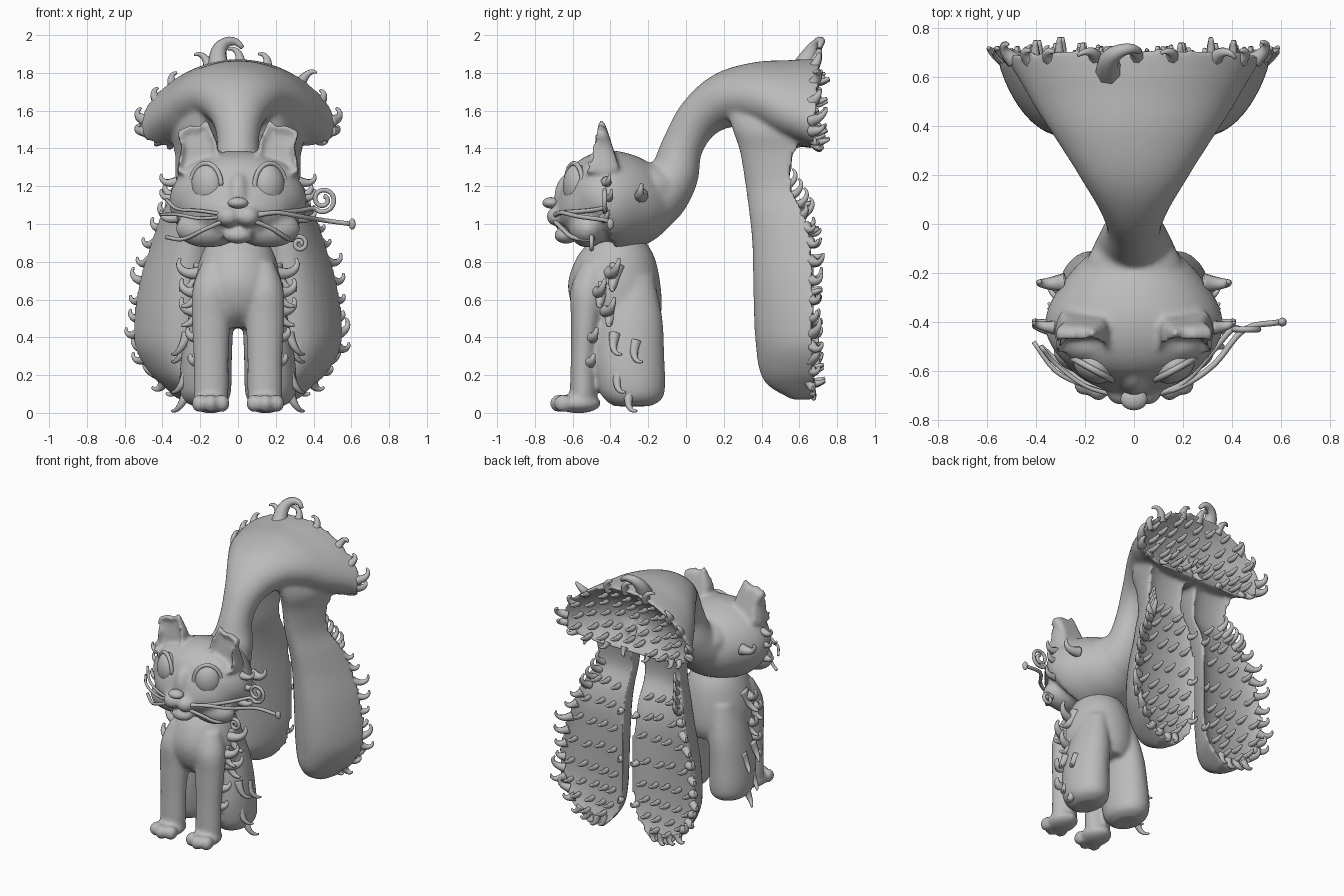
import bpy, bmesh, math, random
from mathutils import Vector, Matrix

random.seed(4)
if "Cube" in bpy.data.objects:
    bpy.data.objects.remove(bpy.data.objects["Cube"])

grey = bpy.data.materials.new("soft grey")
grey.use_nodes = True
grey.diffuse_color = (0.5, 0.5, 0.5, 1)
grey.node_tree.nodes["Principled BSDF"].inputs["Base Color"].default_value = (0.5, 0.5, 0.5, 1)
X, Y, Z = Vector((1, 0, 0)), Vector((0, 1, 0)), Vector((0, 0, 1))
SIDES = (-1, 1)


def finish(bm, name, voxel=0):
    """Turn a bmesh into a smooth object, fused into one skin if voxel is set."""
    bmesh.ops.recalc_face_normals(bm, faces=bm.faces)
    for f in bm.faces:
        f.smooth = True
    mesh = bpy.data.meshes.new(name)
    bm.to_mesh(mesh)
    bm.free()
    ob = bpy.data.objects.new(name, mesh)
    bpy.context.collection.objects.link(ob)
    mesh.materials.append(grey)
    if voxel:
        rm = ob.modifiers.new("fuse", 'REMESH')
        rm.mode, rm.voxel_size, rm.use_smooth_shade = 'VOXEL', voxel, True
        sm = ob.modifiers.new("soften", 'SMOOTH')
        sm.factor, sm.iterations = 0.5, 8


def spline(rows, steps=6):
    p = [Vector(r) for r in rows]
    p = [p[0] * 2 - p[1]] + p + [p[-1] * 2 - p[-2]]
    out = []
    for a, b, c, d in zip(p, p[1:], p[2:], p[3:]):
        for i in range(steps):
            t = i / steps
            out.append((b * 2 + (c - a) * t + (a * 2 - b * 5 + c * 4 - d) * t ** 2
                        + (b * 3 - a - c * 3 + d) * t ** 3) / 2)
    return out + [p[-2]]


def skin(bm, rings):
    vs = [[bm.verts.new(p) for p in r] for r in rings]
    n = len(vs[0])
    for a, b in zip(vs, vs[1:]):
        for i in range(n):
            bm.faces.new((a[i], a[(i + 1) % n], b[(i + 1) % n], b[i]))
    bm.faces.new(vs[0][::-1])
    bm.faces.new(vs[-1])


def tube(bm, stations, ref=X, n=8, steps=6, dish=0):
    """Loft of (x, y, z, half width, half height, droop) stations."""
    st = spline(stations, steps)
    c = [Vector(s[:3]) for s in st]
    rings = []

    def ring(s, centre, u, v, scale):
        pts = []
        for i in range(n):
            a = math.tau * i / n
            w = max(s[3], .002) * scale * math.cos(a)
            h = max(s[4], .002) * scale * math.sin(a) - s[5] * w * w
            pts.append(centre + u * w + v * h)
        return pts

    for i, s in enumerate(st):
        t = (c[min(i + 1, len(c) - 1)] - c[max(i - 1, 0)]).normalized()
        u = (ref - t * ref.dot(t)).normalized()
        v = u.cross(t)
        rings.append(ring(s, c[i], u, v, 1))
    if dish:
        for k in (.92, .75, .5, .2):
            rings.append(ring(st[-1], c[-1] - Y * dish * (1 - k * k), u, v, k))
    skin(bm, rings)


def levels(bm, rows, side=1, hollow=0, n=40):
    """Loft of level slices (z, x0, x1, y0, y1); hollow scoops out the back."""
    rings = []
    for z, x0, x1, y0, y1 in spline(rows, 5):
        r = []
        for i in range(n):
            a = math.tau * i / n
            s = math.sin(a)
            x = (x0 + x1) / 2 + (x1 - x0) / 2 * math.cos(a)
            if hollow:
                y = y1 - s * hollow * (x1 - x0) if s > 0 else y1 - (y1 - y0) * (-s) ** 1.5
            else:
                y = (y0 + y1) / 2 + (y1 - y0) / 2 * s
            r.append((side * x, y, z))
        rings.append(r)
    skin(bm, rings)


def ball(bm, loc, size, turn=0):
    m = Matrix.Translation(loc) @ Matrix.Rotation(turn, 4, 'Z') @ Matrix.Diagonal((*size, 1))
    bmesh.ops.create_uvsphere(bm, u_segments=24, v_segments=16, radius=1, matrix=m)


def curl(bm, base, out, bend, length=.16, r=.03, sweep=2.6):
    """Tapered hook that starts along out and rolls over towards bend."""
    out, bend = Vector(out).normalized(), Vector(bend)
    bend = (bend - out * bend.dot(out)).normalized()
    p = Vector(base) - out * .02
    rows = []
    for i in range(8):
        t = i / 7
        k = r * (1 - .8 * t)
        rows.append((*p, k, k, 0))
        p = p + (out * math.cos(sweep * t * t) + bend * math.sin(sweep * t * t)) * length / 7
    tube(bm, rows, out.cross(bend), steps=2)


# Head flowing back into the plume, with ears, muzzle and two hanging lobes
bm = bmesh.new()
tube(bm, [(0, -.64, .99, .13, .1, 0), (0, -.60, 1.02, .23, .14, 0), (0, -.53, 1.065, .30, .205, 0),
          (0, -.44, 1.11, .36, .268, 0), (0, -.33, 1.115, .345, .265, 0), (0, -.2, 1.115, .26, .215, 0),
          (0, -.1, 1.12, .16, .14, 0)], n=48)
tube(bm, [(0, -.3, 1.1, .2, .18, 0), (0, -.17, 1.14, .19, .17, 0), (0, -.07, 1.25, .145, .135, 0),
          (0, -.02, 1.41, .11, .11, 0), (0, .07, 1.56, .14, .12, 0), (0, .21, 1.655, .23, .15, 0),
          (0, .38, 1.675, .34, .185, .2), (0, .55, 1.65, .44, .222, .35), (0, .7, 1.635, .53, .238, .45)], n=56, dish=.13)
LOBE = [(1.64, .02, .29, .2, .57), (1.5, .025, .36, .245, .64), (1.38, .04, .34, .285, .59), (1.2, .045, .345, .315, .57),
        (1.05, .045, .41, .335, .64), (.9, .04, .465, .35, .68), (.7, .035, .525, .355, .69), (.5, .035, .555, .36, .69),
        (.35, .04, .55, .37, .69), (.22, .07, .48, .39, .69), (.14, .13, .4, .44, .69), (.07, .2, .32, .56, .69)]
EAR = [(.09, 1.3), (.11, 1.43), (.165, 1.56), (.205, 1.515), (.25, 1.525), (.325, 1.49), (.3, 1.41), (.325, 1.27), (.2, 1.26)]
for s in SIDES:
    levels(bm, LOBE, s, hollow=.15)
    rings = []
    for k, f in ((.8, 1), (1, .35), (.98, -1), (.68, -.3)):
        rings.append([(s * (.21 + (x - .21) * k), -.445 + f * (.02 + (1.56 - z) * .25), 1.39 + (z - 1.39) * k)
                      for x, z in EAR])
    skin(bm, rings)
    ball(bm, (s * .052, -.675, 1.04), (.065, .065, .055))
    ball(bm, (s * .16, -.52, .975), (.17, .1, .1))
    ball(bm, (s * .17, -.49, 1.2), (.13, .09, .14))
ball(bm, (0, -.6, 1.13), (.07, .1, .15))
ball(bm, (0, -.635, .94), (.08, .065, .045))
ball(bm, (0, -.19, 1.19), (.2, .17, .135))
finish(bm, "head_and_plume", .013)

# Nose
bm = bmesh.new()
ball(bm, (0, -.715, 1.112), (.055, .045, .03))
finish(bm, "nose")

# Eyes with raised lids
eyes, lids = bmesh.new(), bmesh.new()
for s in SIDES:
    c, turn = Vector((s * .162, -.578, 1.205)), s * .5
    ball(eyes, c, (.09, .068, .112), turn)
    axis = Matrix.Rotation(turn, 3, 'Z') @ X
    front = Matrix.Rotation(turn, 3, 'Z') @ -Y
    rim = []
    for i in range(25):
        a = math.tau * i / 24
        p = c + front * .016 + axis * .092 * math.cos(a) + Z * .116 * math.sin(a)
        rim.append((*p, .013, .013, 0))
    tube(lids, rim, front, steps=2)
finish(eyes, "eyes")
finish(lids, "eyelids")

# Body: chest, haunches, front legs and paws
bm = bmesh.new()
levels(bm, [(.92, -.15, .15, -.5, -.22), (.82, -.2, .2, -.58, -.165), (.68, -.235, .235, -.625, -.135),
            (.54, -.23, .23, -.59, -.13), (.45, -.17, .17, -.5, -.16)])
for s in SIDES:
    levels(bm, [(.72, .03, .2, -.42, -.17), (.5, .025, .265, -.46, -.125), (.3, .032, .3, -.485, -.115),
                (.14, .035, .31, -.465, -.11), (.07, .05, .29, -.43, -.13), (.035, .1, .24, -.38, -.19)], s)
    levels(bm, [(.8, .06, .19, -.55, -.42), (.66, .04, .24, -.61, -.42), (.5, .04, .245, -.61, -.45),
                (.3, .05, .235, -.61, -.475), (.12, .05, .235, -.615, -.475), (.03, .06, .23, -.62, -.48)], s)
    ball(bm, (s * .145, -.57, .05), (.098, .12, .052))
    for x, y in ((.085, -.65), (.145, -.672), (.205, -.65)):
        ball(bm, (s * x, y, .05), (.042, .05, .048))
finish(bm, "body", .013)

# Curled locks on the shoulders, legs, haunches and cheeks
bm = bmesh.new()
for s in SIDES:
    for z, y, size in ((.74, -.4, .19), (.64, -.47, .17), (.54, -.42, .17), (.4, -.5, .12), (.27, -.51, .1)):
        curl(bm, (s * .205, y, z), (s, .2, -.1), (0, .3, 1), size, .042)
        if z > .5:
            curl(bm, (s * .2, y + .03, z + .02), (s * .35, -.25, -1), (s, .2, .2), size, .045, 1.6)
    for y, z in ((-.38, .4), (-.27, .36), (-.36, .2), (-.3, .1)):
        curl(bm, (s * .275, y, z), (s * .4, -.2, -1), (s * .4, 1, .5), .16, .032, 2)
    for y, z in ((-.42, 1.22), (-.41, 1.14), (-.43, 1.03)):
        curl(bm, (s * .34, y, z), (s, .1, -.2), (0, .2, 1), .12, .03)
    curl(bm, (s * .3, -.24, 1.15), (s, -.1, -.1), (0, .2, 1), .15, .04)
finish(bm, "coat_curls")

# Whiskers, some ending in spirals
bm = bmesh.new()


def whisker(points, r=.009, spiral=None):
    pts = [Vector(p) for p in points]
    if spiral:
        centre, size, start, turns = Vector(spiral[0]), spiral[1], spiral[2], spiral[3]
        for i in range(17):
            a = start + turns * math.tau * i / 16
            pts.append(centre + (X * math.cos(a) + Z * math.sin(a)) * size * (1 - .75 * i / 16))
    tube(bm, [(*p, r, r, 0) for p in pts], Y, steps=4)


whisker([(.07, -.7, 1.04), (.2, -.66, 1.06), (.33, -.57, 1.04), (.45, -.43, 1.02), (.6, -.4, 1.0)], .012)
whisker([(.07, -.7, 1.05), (.2, -.65, 1.06), (.32, -.52, 1.07)], .012, ((.45, -.43, 1.13), .07, -2.4, 1.6))
whisker([(.07, -.7, 1.02), (.17, -.66, .98), (.25, -.6, .93)], .012, ((.325, -.5, .895), .042, 2.6, -1.5))
whisker([(-.07, -.7, 1.04), (-.2, -.66, 1.03), (-.32, -.6, 1.05), (-.41, -.48, 1.05)])
whisker([(-.07, -.7, 1.05), (-.2, -.66, 1.07), (-.32, -.57, 1.08), (-.38, -.5, 1.13)])
whisker([(-.07, -.7, 1.02), (-.18, -.66, .97), (-.29, -.58, .92), (-.38, -.5, .93)], .011)
ball(bm, (.605, -.4, 1.0), (.018, .018, .03))
finish(bm, "whiskers")

# Curls around the rims of the plume and its lobes
bm = bmesh.new()
for i in range(18):
    a = math.tau * (i + .5) / 18 + random.uniform(-.08, .08)
    x = .51 * math.cos(a)
    z = 1.635 + .22 * math.sin(a) - .45 * x * x
    upper = math.sin(a) > -.2
    curl(bm, (x, .68, z), (math.cos(a) * .7, .6, math.sin(a) + .1), (random.choice(SIDES), 0, .7),
         random.uniform(.09, .15) if upper else .08, .034 if upper else .024)
curl(bm, (-.1, .62, 1.83), (-.15, .55, 1), (1, .2, 0), .29, .062, 3.4)
for s in SIDES:
    for z, x0, x1, y0, y1 in spline(LOBE[4:10], 2):
        size = random.uniform(.07, .15)
        curl(bm, (s * (x1 - .025), y1 - .02, z), (s * .8, .5, random.uniform(-.6, .4)), (-s * .3, 0, 1), size, .032)
    for z in (.95, .6, .3):
        curl(bm, (s * .06, .67, z), (-s * .2, 1, -.3), (0, 0, 1), .08, .024)
    for x in (.2, .26, .33, .4):
        curl(bm, (s * x, .66, .11 + abs(x - .27) * .3), (s * (x - .27) * 4, .4, -1), (s, 0, .3), .09, .032)
    for k in range(4):
        curl(bm, (s * (.3 + .02 * k), .53 + .03 * k, 1.2 - .05 * k), (s * .3, .8, .4), (0, .3, 1), .14, .028)
finish(bm, "plume_curls")

# Rows of bristles inside the hollow backs
bm = bmesh.new()


def bristle(x, y, z):
    x, z = x + random.uniform(-.015, .015), z + random.uniform(-.012, .012)
    tube(bm, [(x, y - .03, z, .016, .016, 0), (x, y + .04, z - .004, .017, .017, 0),
              (x, y + .09, z + .012, .008, .008, 0)], steps=3)


for i in range(8):
    z, x0, x1, y0, y1 = spline(LOBE[3:11], 7)[5 + i * 6]
    count = int((x1 - x0) / .085)
    for j in range(1, count):
        u = 2 * j / count - 1
        depth = .15 * (x1 - x0) * math.sqrt(1 - u * u)
        for s in SIDES:
            bristle(s * ((x0 + x1) / 2 + u * (x1 - x0) / 2), y1 - depth, z)
for row in (-.16, -.08, 0, .08, .16):
    for i in range(-4, 5):
        x = i * .1
        k2 = (x / .53) ** 2 + (row / .238) ** 2
        if k2 < .8:
            bristle(x, .7 - .13 * (1 - k2), 1.635 + row - .45 * x * x)
finish(bm, "plume_bristles")
